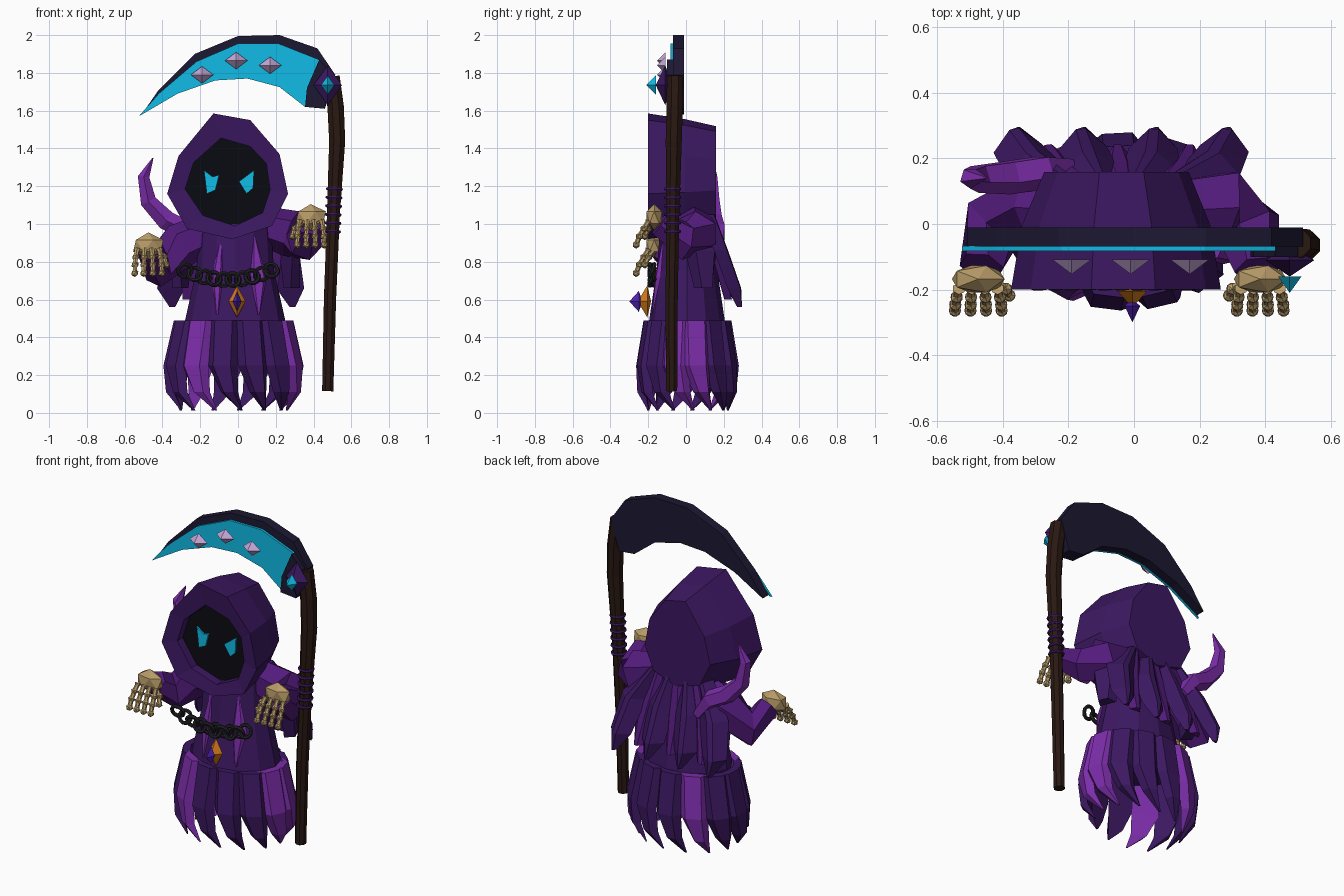
import bpy, bmesh, math
from mathutils import Vector as V

if "Cube" in bpy.data.objects:
    bpy.data.objects.remove(bpy.data.objects["Cube"])

COL = dict(dark=(.045, .009, .12), mid=(.085, .011, .2), light=(.2, .026, .4),
           cyan=(.005, .5, .8), bone=(.48, .33, .14), wood=(.022, .009, .006),
           navy=(.012, .009, .032), black=(.003, .003, .006), iron=(.015, .015, .018),
           orange=(.68, .2, .01), lilac=(.54, .38, .68), violet=(.08, .015, .45))


def finish(bm, name, col):
    bmesh.ops.recalc_face_normals(bm, faces=bm.faces)
    me = bpy.data.meshes.new(name)
    bm.to_mesh(me)
    bm.free()
    m = bpy.data.materials.get(col) or bpy.data.materials.new(col)
    m.diffuse_color = (*COL[col], 1)
    m.use_nodes = True
    m.node_tree.nodes["Principled BSDF"].inputs["Base Color"].default_value = m.diffuse_color
    me.materials.append(m)
    ob = bpy.data.objects.new(name, me)
    bpy.context.collection.objects.link(ob)
    return ob


def loft(name, rings, col, cap0=True, cap1=True, bm=None):
    """Skin a list of equal-length rings of points."""
    own = bm is None
    bm = bm or bmesh.new()
    rs = [[bm.verts.new(p) for p in r] for r in rings]
    n = len(rs[0])
    for a, b in zip(rs, rs[1:]):
        for i in range(n):
            bm.faces.new((a[i], a[(i + 1) % n], b[(i + 1) % n], b[i]))
    if cap0:
        bm.faces.new(rs[0])
    if cap1:
        bm.faces.new(rs[-1])
    return finish(bm, name, col) if own else None


def tube(name, path, radii, n, col, ref=(0, 1, 0), bm=None):
    pts = [V(p) for p in path]
    u, rings = V(ref), []
    for i, p in enumerate(pts):
        d = (pts[min(i + 1, len(pts) - 1)] - pts[max(i - 1, 0)]).normalized()
        u = (u - d * u.dot(d)).normalized()
        w = d.cross(u)
        rings.append([p + (u * math.cos(t) + w * math.sin(t)) * radii[i]
                      for t in (math.tau * (k + .5) / n for k in range(n))])
    return loft(name, rings, col, bm=bm)


def strip(name, path, widths, out, thick, col, flat=.3):
    """Cloth tatter with a bevelled outer face."""
    out = V(out).normalized()
    side = V((0, 0, 1)).cross(out)
    rings = []
    for p, w in zip(path, widths):
        p, t = V(p), thick * min(1, w / .08)
        rings.append([p - side * w * .5 - out * t, p - side * w * flat + out * t,
                      p + side * w * flat + out * t, p + side * w * .5 - out * t])
    return loft(name, rings, col)


def plate(name, outline, y0, y1, col):
    return loft(name, [[(x, y, z) for x, z in outline] for y in (y0, y1)], col)


def gem(name, c, w, h, front, back, col):
    x, y, z = c
    bm = bmesh.new()
    r = [bm.verts.new(p) for p in ((x + w, y, z), (x, y, z + h), (x - w, y, z), (x, y, z - h))]
    for d in (-front, back):
        if d:
            tip = bm.verts.new((x, y + d, z))
            for i in range(4):
                bm.faces.new((r[i], r[(i + 1) % 4], tip))
        else:
            bm.faces.new(r)
    return finish(bm, name, col)


def torus(name, c, R, r, normal, col, n=12):
    nrm = V(normal).normalized()
    u = nrm.orthogonal().normalized()
    w = nrm.cross(u)
    rings = []
    for i in range(n + 1):
        a = math.tau * i / n
        d = u * math.cos(a) + w * math.sin(a)
        rings.append([V(c) + d * (R + r * math.cos(b)) + nrm * r * math.sin(b)
                      for b in (math.tau * k / 6 for k in range(6))])
    ob = loft(name, rings, col, False, False)
    bm = bmesh.new()
    bm.from_mesh(ob.data)
    bmesh.ops.remove_doubles(bm, verts=bm.verts, dist=1e-5)
    bm.to_mesh(ob.data)
    bm.free()


# Hood with recessed dark face and eyes
OUT = [(-.13, 1.585), (.065, 1.55), (.22, 1.37), (.265, 1.16), (.18, .99),
       (-.03, .92), (-.27, .975), (-.375, 1.16), (-.315, 1.36)]
INN = [(-.09, 1.455), (.065, 1.41), (.15, 1.32), (.17, 1.18), (.13, 1.06),
       (-.015, .99), (-.185, 1.045), (-.28, 1.185), (-.235, 1.325)]
ring = lambda pts, y, sx, s: [(-.05 + (x + .05) * sx, y, 1.25 + (z - 1.25) * s) for x, z in pts]
loft("hood", [ring(OUT, .158, .69, .8), ring(OUT, -.005, .9, .91), ring(OUT, -.2, 1, 1),
              ring(INN, -.185, 1, 1), ring(INN, -.12, 1, 1)], "dark")
plate("face_shadow", INN, -.132, -.121, "black")
plate("eye_left", [(-.18, 1.285), (-.135, 1.25), (-.1, 1.26), (-.12, 1.18), (-.165, 1.16)],
      -.142, -.13, "cyan")
plate("eye_right", [(.085, 1.285), (.005, 1.225), (.045, 1.16), (.08, 1.19)], -.142, -.13, "cyan")

# Robe body
body = []
for z, rx, ry in ((1.0, .19, .14), (.76, .205, .16), (.49, .265, .2), (.4, .25, .19)):
    body.append([(-.015 + rx * math.cos(a), .005 + ry * math.sin(a), z)
                 for a in (math.tau * k / 12 for k in range(12))])
loft("robe_body", body, "dark")
for x, w in ((-.11, .06), (.11, .09)):
    strip("robe_fold", [(x * .8, -.12, .93), (x, -.15, .72), (x, -.18, .52)],
          (.01, w, .01), (x, -1, 0), .012, "light")

# Tattered skirt
N = 13
for i in range(N):
    a = math.tau * (i + .4) / N
    c, s = math.cos(a), math.sin(a)
    path = [(-.025 + .345 * c * k - s * t, .008 + .248 * s * k + c * t, z)
            for z, k, t in ((.49, .84, 0), (.25, 1, .0), (.11, .96, .035), (.012, .78, .09))]
    strip("skirt_tatter", path, (.155, .155, .09, .012), (c * .26, s * .36, 0), .022,
          "light" if i in (0, 4, 8, 12) else "dark")

# Back cape tatters, two overlapping layers
for x in (-.36, -.16, .06, .28):
    strip("cape_tatter", [(x * .5 - .02, .12, 1.05), (x * .85, .19, .86), (x, .26, .66), (x + .01, .285, .56)],
          (.1, .18, .15, .03), (x * .5, 1, 0), .03, "dark", .1)
for x in (-.26, -.05, .17):
    strip("cape_under_tatter", [(x * .6, .12, 1.04), (x * .9, .17, .82), (x, .225, .6)],
          (.1, .16, .07), (x * .5, 1, 0), .02, "mid", .15)
for x in (-.3, .28):
    strip("shoulder_drape", [(x * .6, .08, 1.03), (x, .09, .86), (x * 1.03, .1, .66)],
          (.14, .18, .1), (x, .12, 0), .03, "dark")

# Curled cloth wisp
tube("cloth_wisp", [(-.2, .17, .86), (-.28, .16, .97), (-.38, .145, 1.02), (-.475, .14, 1.12),
                    (-.5, .14, 1.25), (-.45, .14, 1.35)], (.035, .055, .055, .045, .032, .003), 5, "light")

# Sleeves
tube("sleeve_left", [(-.12, .04, .97), (-.3, .05, .89), (-.43, .0, .77), (-.465, -.13, .865)],
     (.1, .12, .105, .07), 6, "mid")
tube("sleeve_right", [(.1, .04, 1.0), (.28, .05, .95), (.35, -.01, .91), (.375, -.14, 1.0)],
     (.1, .125, .105, .07), 6, "mid")


# Skeletal hands
def hand(name, c, s):
    c = V(c)
    bm = bmesh.new()
    vs = bmesh.ops.create_icosphere(bm, subdivisions=1, radius=1)["verts"]
    for v in vs:
        v.co = V((v.co.x * .09, v.co.y * .048, v.co.z * .07)) + c
    digits = [[(f * .9, -.03, -.02), (f, -.055, -.06), (f * 1.06, -.078, -.1), (f * 1.08, -.096, -.145)]
              for f in (-.066, -.022, .022, .066)]
    digits.append([(s * .05, -.01, -.03), (s * .085, -.03, -.06), (s * .095, -.05, -.1)])
    for pts in digits:
        pts = [c + V(p) for p in pts]
        for a, b in zip(pts, pts[1:]):
            tube("", [a, a.lerp(b, .25), a.lerp(b, .75), b], (.02, .013, .013, .018), 6, "bone", (1, 0, 0), bm)
        for p in pts[1:]:
            new = bmesh.ops.create_icosphere(bm, subdivisions=1, radius=.021)["verts"]
            bmesh.ops.translate(bm, verts=new, vec=p)
    finish(bm, name, "bone")


hand("hand_left", (-.475, -.168, .885), 1)
hand("hand_right", (.385, -.168, 1.035), -1)

# Scythe shaft and grip wraps
tube("scythe_shaft", [(.475, -.076, .115), (.487, -.076, .6), (.505, -.07, 1.05), (.525, -.065, 1.44),
                      (.517, -.06, 1.62), (.495, -.058, 1.78)], (.032, .035, .037, .046, .047, .047), 8, "wood")
for i in range(6):
    z = .96 + i * .045
    torus("grip_wrap", (.5 + i * .002, -.071, z), .038, .009, (.04, 0, 1), "dark")

# Scythe blade
LOW = [(.355, 1.62), (.22, 1.725), (.05, 1.77), (-.12, 1.76), (-.32, 1.69)]
plate("blade_spine", [(-.51, 1.58), (-.42, 1.71), (-.23, 1.9), (0, 1.995), (.22, 2), (.42, 1.93),
                      (.515, 1.79), (.46, 1.61)] + LOW, -.068, -.01, "navy")
plate("blade_edge", [(-.525, 1.57), (-.42, 1.69), (-.22, 1.86), (0, 1.955), (.215, 1.955),
                     (.43, 1.87)] + LOW, -.082, -.067, "cyan")
plate("blade_collar", [(.43, 1.87), (.5, 1.79), (.46, 1.61), (.355, 1.62), (.365, 1.72)], -.1, -.01, "navy")
for x, z in ((-.19, 1.79), (-.01, 1.865), (.17, 1.84)):
    gem("blade_stud", (x, -.108, z), .06, .045, .045, 0, "lilac")
gem("collar_setting", (.475, -.11, 1.735), .075, .105, .05, .04, "dark")
gem("collar_gem", (.475, -.16, 1.735), .036, .05, .05, 0, "cyan")

# Belt chain and pendant
for i in range(10):
    t = i / 9
    torus("chain_link", (-.28 + .455 * t, -.18, .705 + .2 * (t - .5) ** 2), .036, .011,
          (.15, -1, .35 if i % 2 else -.35), "iron")
gem("pendant", (-.005, -.205, .59), .045, .085, .05, .02, "orange")
gem("pendant_gem", (-.005, -.25, .59), .024, .055, .05, .02, "violet")
